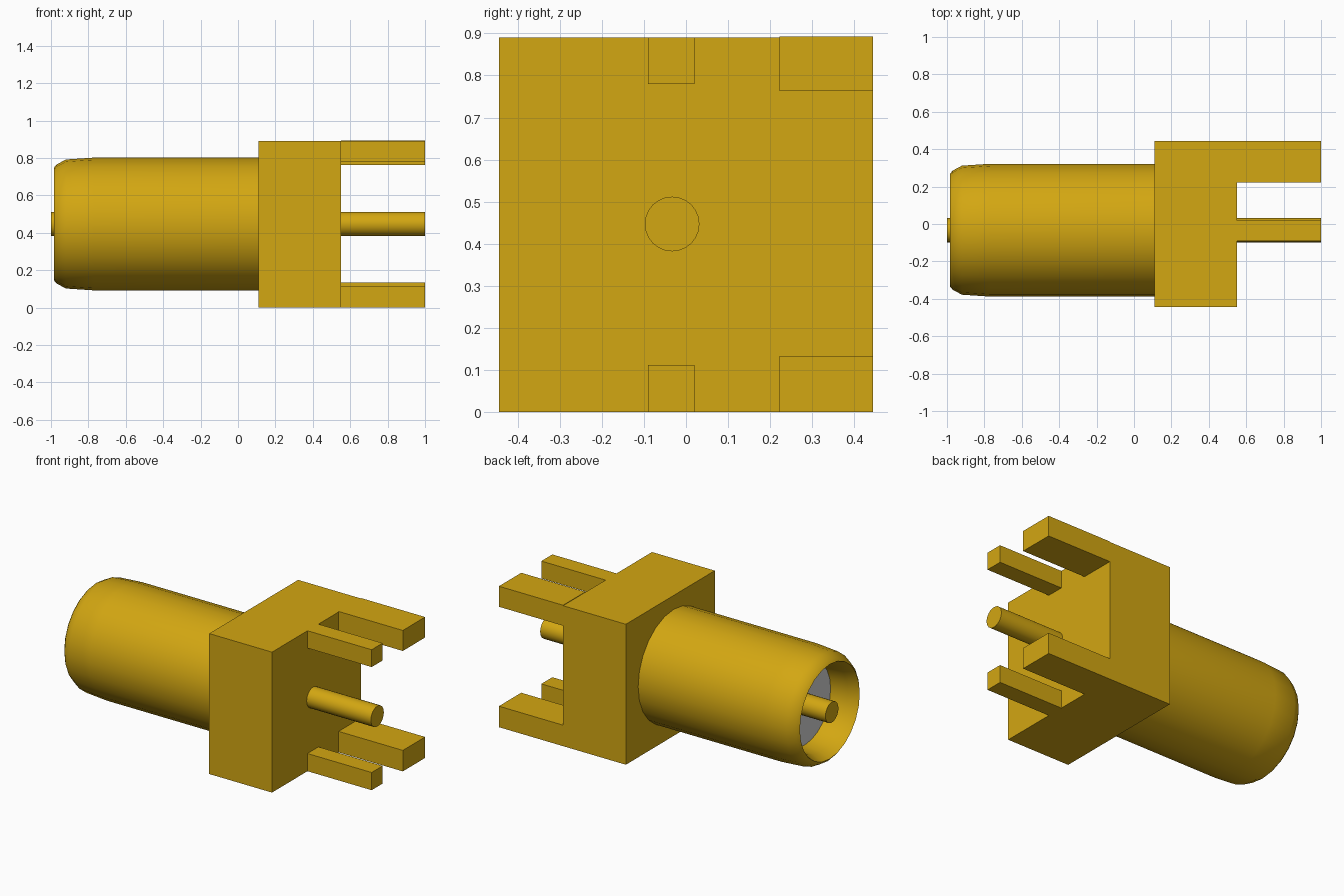
import bpy, bmesh, math
from mathutils import Matrix, Vector

cube = bpy.data.objects.get("Cube")
if cube:
    bpy.data.objects.remove(cube, do_unlink=True)

AXIS_Y, AXIS_Z = -0.033, 0.447


def material(name, rgb):
    m = bpy.data.materials.new(name)
    m.diffuse_color = (*rgb, 1)
    m.use_nodes = True
    m.node_tree.nodes["Principled BSDF"].inputs["Base Color"].default_value = (*rgb, 1)
    return m


gold = material("gold plating", (0.65, 0.385, 0.006))
pale = material("pale insulator", (0.66, 0.66, 0.66))


def finish(name, bm, mat, smooth=False):
    bmesh.ops.recalc_face_normals(bm, faces=bm.faces)
    mesh = bpy.data.meshes.new(name)
    bm.to_mesh(mesh)
    bm.free()
    mesh.materials.append(mat)
    ob = bpy.data.objects.new(name, mesh)
    bpy.context.collection.objects.link(ob)
    if smooth:
        bpy.ops.object.select_all(action='DESELECT')
        ob.select_set(True)
        bpy.context.view_layer.objects.active = ob
        bpy.ops.object.shade_smooth_by_angle(angle=math.radians(35))
    return ob


def box(name, x, y, z):
    bm = bmesh.new()
    size = (x[1] - x[0], y[1] - y[0], z[1] - z[0])
    mid = Vector((sum(x) / 2, sum(y) / 2, sum(z) / 2))
    bmesh.ops.create_cube(bm, size=1, matrix=Matrix.Translation(mid) @ Matrix.Diagonal((*size, 1)))
    return finish(name, bm, gold)


def lathe(name, profile, mat, sides):
    """Revolve (x, radius) points about the connector's long axis."""
    bm = bmesh.new()
    rings = []
    for x, r in profile:
        ring = []
        for i in range(sides):
            a = 2 * math.pi * i / sides
            ring.append(bm.verts.new((x, AXIS_Y + r * math.cos(a), AXIS_Z + r * math.sin(a))))
        rings.append(ring)
    for a, b in zip(rings, rings[1:]):
        for i in range(sides):
            j = (i + 1) % sides
            bm.faces.new((a[i], a[j], b[j], b[i]))
    bm.faces.new(rings[0])
    bm.faces.new(rings[-1])
    return finish(name, bm, mat, True)


# Square body
box("body_block", (0.11, 0.55), (-0.445, 0.445), (0, 0.89))

# Wide mounting legs and narrow ground legs, bottom and top
for level, wide_z, thin_z in (("lower", (0, 0.133), (0, 0.112)),
                              ("upper", (0.763, 0.893), (0.78, 0.89))):
    box(level + "_wide_leg", (0.55, 1), (0.222, 0.445), wide_z)
    box(level + "_narrow_leg", (0.55, 1), (-0.09, 0.02), thin_z)

# Barrel with rounded nose and hollow mouth
lathe("barrel", [(0.11, 0.355), (-0.77, 0.355), (-0.92, 0.345), (-0.97, 0.318), (-0.985, 0.30),
                 (-0.92, 0.272), (-0.80, 0.26), (-0.79, 0.26)], gold, 24)

# Insulator disc at the bottom of the mouth
lathe("insulator", [(-0.795, 0.258), (-0.81, 0.258)], pale, 24)

# Centre pin running right through
lathe("centre_pin", [(-1, 0.065), (1, 0.065)], gold, 24)
